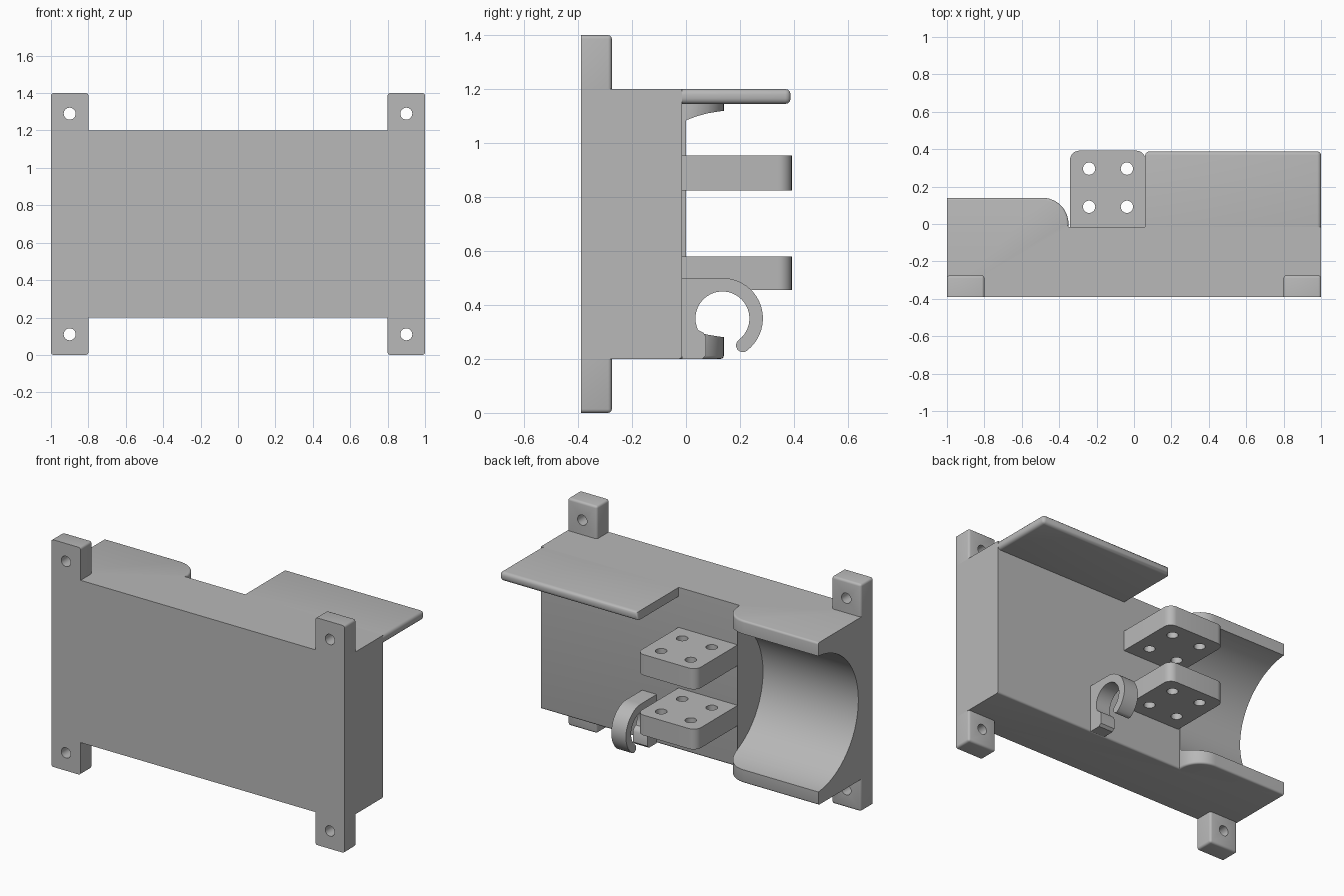
import bpy, bmesh
from math import sin, cos, pi, radians
from mathutils import Vector, Matrix

if "Cube" in bpy.data.objects:
    bpy.data.objects.remove(bpy.data.objects["Cube"])

grey = bpy.data.materials.new("light_grey")
grey.use_nodes = True
grey.diffuse_color = (0.48, 0.48, 0.48, 1)
grey.node_tree.nodes["Principled BSDF"].inputs["Base Color"].default_value = (0.48, 0.48, 0.48, 1)

FRONT, BACK, BOTTOM, TOP = -0.39, -0.015, 0.2, 1.2
MID = (BOTTOM + TOP) / 2


def arc(cx, cy, r, a0, a1, n):
    steps = [radians(a0 + (a1 - a0) * i / n) for i in range(n + 1)]
    return [(cx + r * cos(a), cy + r * sin(a)) for a in steps]


def prism(name, outline, lo, hi, axis="Z", bevel_rule=None, width=0.015):
    """Extrude an outline along an axis, rounding the edges picked by a rule."""
    place = {"X": lambda a, b, t: (t, a, b),
             "Y": lambda a, b, t: (a, t, b),
             "Z": lambda a, b, t: (a, b, t)}[axis]
    bm = bmesh.new()
    face = bm.faces.new([bm.verts.new(place(a, b, lo)) for a, b in outline])
    new = bmesh.ops.extrude_face_region(bm, geom=[face])["geom"]
    shift = Vector(place(0, 0, hi - lo))
    bmesh.ops.translate(bm, vec=shift, verts=[v for v in new if isinstance(v, bmesh.types.BMVert)])
    bmesh.ops.recalc_face_normals(bm, faces=bm.faces)
    if bevel_rule:
        picked = [e for e in bm.edges if bevel_rule(e.verts[0].co, e.verts[1].co)]
        bmesh.ops.bevel(bm, geom=picked, offset=width, segments=3, profile=0.5, affect="EDGES")
    mesh = bpy.data.meshes.new(name)
    bm.to_mesh(mesh)
    bm.free()
    mesh.materials.append(grey)
    obj = bpy.data.objects.new(name, mesh)
    bpy.context.collection.objects.link(obj)
    return obj


def rect(a0, b0, a1, b1):
    return [(a0, b0), (a1, b0), (a1, b1), (a0, b1)]


def cut(obj, cutter):
    """Subtract the cutter for good and throw it away."""
    cutter.hide_render = True
    mod = obj.modifiers.new("cut", "BOOLEAN")
    mod.operation, mod.solver, mod.object = "DIFFERENCE", "EXACT", cutter
    bpy.context.view_layer.update()
    graph = bpy.context.evaluated_depsgraph_get()
    result = bpy.data.meshes.new_from_object(obj.evaluated_get(graph))
    obj.modifiers.clear()
    obj.data = result
    bpy.data.objects.remove(cutter)


def near(a, b):
    return abs(a - b) < 0.001


parts = []

# Main body with a rounded lip, hollowed by a round cradle
LIP, END = 0.14, -0.35
outline = [(-1, FRONT), (1, FRONT), (1, BACK), (END, BACK)]
outline += arc(END - 0.14, LIP - 0.14, 0.14, 0, 90, 12) + [(-1, LIP)]


def body_edges(p, q):
    behind = min(p.y, q.y) > BACK - 0.01
    low = near(p.z, BOTTOM) and near(q.z, BOTTOM)
    lip = near(p.z, TOP) and near(q.z, TOP) and max(p.x, q.x) < END + 0.01
    return behind and (low or lip)


body = prism("body", outline, BOTTOM, TOP, "Z", body_edges, 0.012)
cut(body, prism("cradle_cutter", arc(0.17, MID, 0.42, 0, 354, 59), -1.1, END, "X"))
parts.append(body)

# Overhanging shelf
parts.append(prism("shelf", rect(0.06, BACK, 1, 0.388), TOP - 0.055, TOP, "Z",
                   lambda p, q: near(p.y, 0.388) and near(q.y, 0.388)
                   or near(p.x, 1) and near(q.x, 1) and near(p.z, q.z), 0.02))

# Mounting tabs at the four corners
for side, x in (("right", -1), ("left", 0.8)):
    for level, z0, z1, hole_z, end in (("lower", 0, BOTTOM, 0.11, 0),
                                       ("upper", TOP, 1.4, 1.29, 1.4)):
        def tab_edges(p, q, end=end):
            back = near(p.y, -0.275) and near(q.y, -0.275)
            far = near(p.z, end) and near(q.z, end)
            joint = not near(p.z, end) and not near(q.z, end)
            return (back and not joint) or (far and near(p.x, q.x))
        tab = prism(f"{level}_{side}_tab", rect(x, z0, x + 0.2, z1), FRONT, -0.275, "Y",
                    tab_edges, 0.014)
        cut(tab, prism("hole_cutter", arc(x + 0.1, hole_z, 0.032, 0, 345, 23), -0.5, -0.1, "Y"))
        parts.append(tab)

# Two drilled plates with rounded corners
R = 0.05
plate_outline = [(-0.342, BACK), (0.062, BACK)]
plate_outline += arc(0.062 - R, 0.392 - R, R, 0, 90, 8) + arc(-0.342 + R, 0.392 - R, R, 90, 180, 8)
for name, z0, z1 in (("lower_plate", 0.455, 0.58), ("upper_plate", 0.825, 0.953)):
    plate = prism(name, plate_outline, z0, z1)
    for hx in (-0.24, -0.038):
        for hy in (0.092, 0.296):
            cut(plate, prism("hole_cutter", arc(hx, hy, 0.033, 0, 345, 23), z0 - 0.1, z1 + 0.1))
    parts.append(plate)

# Open hook clip
CY, CZ = 0.135, 0.35
tip = radians(-53)
hook = [(BACK, BOTTOM), (0.06, BOTTOM), (0.075, 0.215), (0.075, 0.28), (0.065, 0.297)]
hook += arc(CY, CZ, 0.1, 205, -53, 32)
hook += arc(CY + 0.125 * cos(tip), CZ + 0.125 * sin(tip), 0.025, 127 - 20, 307 + 0, 8)[1:-1] and \
    arc(CY + 0.125 * cos(tip), CZ + 0.125 * sin(tip), 0.025, 127, 307, 8)[1:-1]
hook += arc(CY, CZ, 0.15, -53, 90, 20) + [(BACK, 0.5)]
parts.append(prism("hook_clip", hook, 0.21, 0.31, "X"))

# Smooth the curves and keep real edges sharp
bpy.ops.object.select_all(action="DESELECT")
for part in parts:
    part.select_set(True)
bpy.context.view_layer.objects.active = parts[0]
bpy.ops.object.shade_smooth_by_angle(angle=radians(35))
